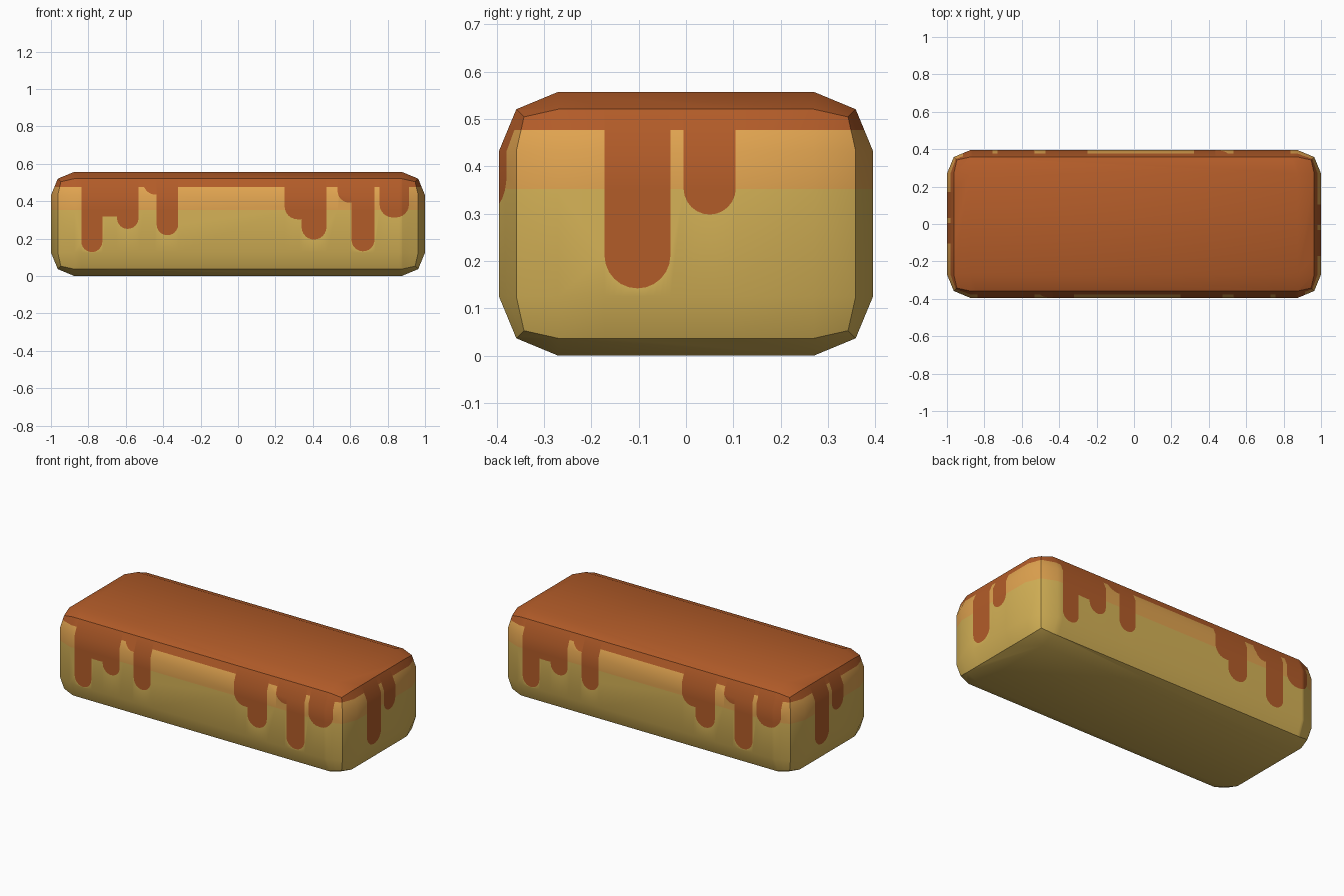
import bpy, bmesh, math
from mathutils import Vector

if "Cube" in bpy.data.objects:
    bpy.data.objects.remove(bpy.data.objects["Cube"])

L, W, H = 2.0, 0.79, 0.557      # outer size of the cake bar
EDGE, BAND = 0.477, 0.352       # lower limit of glaze and of toasted band

# drips as (from, to, lowest z); overlapping ones merge into stepped drips
LONG_DRIPS = [(-0.838, -0.725, 0.128), (-0.78, -0.59, 0.318), (-0.647, -0.532, 0.252),
              (-0.505, -0.38, 0.435), (-0.435, -0.32, 0.218), (0.249, 0.40, 0.303),
              (0.34, 0.473, 0.195), (0.532, 0.66, 0.392), (0.607, 0.73, 0.132),
              (0.757, 0.914, 0.313)]
END_DRIPS = [(-0.172, -0.033, 0.142), (-0.005, 0.105, 0.298)]


def radius(a, b):
    return min(0.07, (b - a) / 2)


def lower(u, drips):
    """Height of the glaze border at position u along a side."""
    z = EDGE
    for a, b, tip in drips:
        if a < u < b:
            r = radius(a, b)
            d = max(r - (u - a), r - (b - u), 0)
            z = min(z, tip + r - math.sqrt(max(r * r - d * d, 0)))
    return z


def breaks(drips):
    """Column limits: drip edges plus steps round the drip corners."""
    us = {-1.1, 1.1}
    for a, b, _ in drips:
        r = radius(a, b)
        for i in range(7):
            s = r * (1 - math.cos(i * math.pi / 12))
            us |= {round(a + s, 4), round(b - s, 4)}
    us = sorted(us)
    return [u for i, u in enumerate(us) if i == 0 or u - us[i - 1] > 0.0006]


def cut(bm, faces, co, no):
    geom = set(faces)
    for f in faces:
        geom |= set(f.edges) | set(f.verts)
    bmesh.ops.bisect_plane(bm, geom=list(geom), dist=1e-6, plane_co=co, plane_no=no)


def material(name, color):
    m = bpy.data.materials.new(name)
    m.diffuse_color = (*color, 1)
    m.use_nodes = True
    m.node_tree.nodes["Principled BSDF"].inputs["Base Color"].default_value = m.diffuse_color
    return m


# rounded bar
bm = bmesh.new()
bmesh.ops.create_cube(bm, size=1)
for v in bm.verts:
    v.co = Vector((v.co.x * L, v.co.y * W, (v.co.z + 0.5) * H))
bmesh.ops.bevel(bm, geom=bm.edges[:], offset=0.125, segments=2, profile=0.5, affect='EDGES')
bm.normal_update()


def side_faces(n):
    return [f for f in bm.faces
            if f.normal.dot(n) > max(abs(f.normal.z), abs(f.normal.dot(n.cross(Vector((0, 0, 1))))))]


# toasted band line on all sides
cut(bm, bm.faces[:], (0, 0, BAND), (0, 0, 1))
bm.normal_update()
for f in bm.faces:
    f.material_index = 2 if f.normal.z > 0.7 else int(f.calc_center_median().z > BAND)

# glaze border cut into each side; opposite sides are half-turn copies
for n, drips in (((0, -1, 0), LONG_DRIPS), ((1, 0, 0), END_DRIPS),
                 ((0, 1, 0), LONG_DRIPS), ((-1, 0, 0), END_DRIPS)):
    n = Vector(n)
    t = Vector((0, 0, 1)).cross(n)
    us = breaks(drips)
    for u in us[1:-1]:
        cut(bm, side_faces(n), t * u, t)
    for u0, u1 in zip(us, us[1:]):
        p0 = t * u0 + Vector((0, 0, lower(u0 + 1e-5, drips)))
        p1 = t * u1 + Vector((0, 0, lower(u1 - 1e-5, drips)))
        up = n.cross(p1 - p0).normalized()
        if up.z < 0:
            up.negate()

        def column():
            return [f for f in side_faces(n) if u0 < f.calc_center_median().dot(t) < u1]
        cut(bm, column(), p0, up)
        for f in column():
            if (f.calc_center_median() - p0).dot(up) > 0:
                f.material_index = 2

mesh = bpy.data.meshes.new("glazed_cake_bar")
bm.to_mesh(mesh)
bm.free()
for name, color in (("sponge yellow", (0.67, 0.45, 0.095)),
                    ("toasted orange", (0.75, 0.37, 0.08)),
                    ("caramel glaze", (0.45, 0.107, 0.022))):
    mesh.materials.append(material(name, color))
bar = bpy.data.objects.new("glazed_cake_bar", mesh)
bpy.context.collection.objects.link(bar)
bpy.context.view_layer.objects.active = bar
bar.select_set(True)
bpy.ops.object.shade_smooth_by_angle(angle=math.radians(30))
